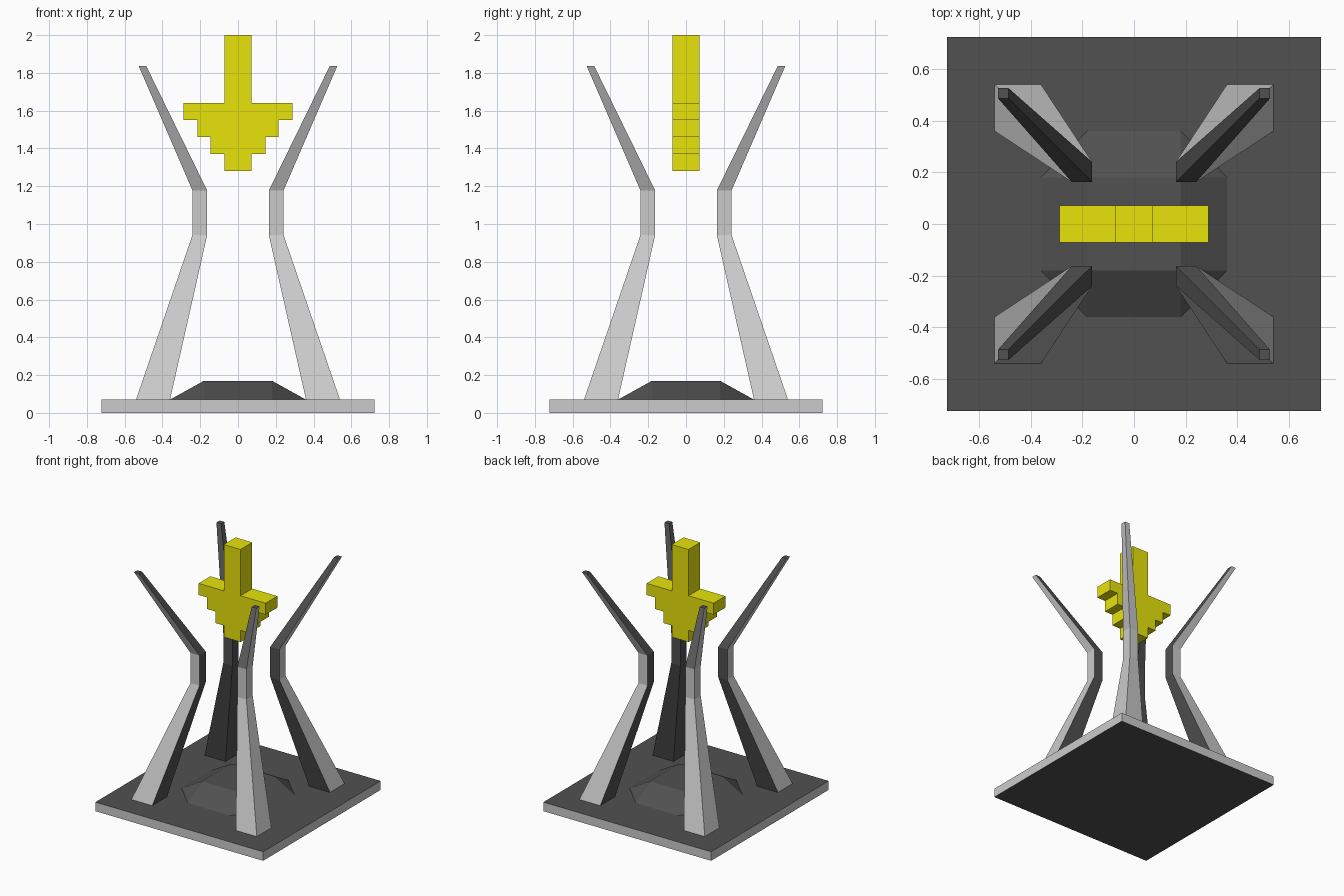
import bpy, bmesh

if "Cube" in bpy.data.objects:
    bpy.data.objects.remove(bpy.data.objects["Cube"])


def material(name, color):
    mat = bpy.data.materials.new(name)
    mat.diffuse_color = (*color, 1)
    mat.use_nodes = True
    mat.node_tree.nodes["Principled BSDF"].inputs["Base Color"].default_value = mat.diffuse_color
    return mat


light = material("light_grey", (0.61, 0.61, 0.61))
dark = material("dark_grey", (0.082, 0.082, 0.082))
yellow = material("yellow", (0.8, 0.77, 0.003))


def finish(name, bm, *mats):
    bmesh.ops.recalc_face_normals(bm, faces=bm.faces)
    me = bpy.data.meshes.new(name)
    bm.to_mesh(me)
    bm.free()
    ob = bpy.data.objects.new(name, me)
    bpy.context.collection.objects.link(ob)
    for mat in mats:
        me.materials.append(mat)
    return ob


def square_loft(name, sections, dark_sides=()):
    """Loft squares given as (inner, outer, z); caps and dark_sides are dark."""
    bm = bmesh.new()
    rings = [[bm.verts.new((x, y, z)) for x, y in ((a, a), (b, a), (b, b), (a, b))]
             for a, b, z in sections]
    for low, high in zip(rings, rings[1:]):
        for i in range(4):
            j = (i + 1) % 4
            face = bm.faces.new((low[i], low[j], high[j], high[i]))
            face.material_index = int(i in dark_sides)
    for ring in (rings[0], rings[-1]):
        bm.faces.new(ring).material_index = 1
    return finish(name, bm, light, dark)


# Square base plate, dark on top and underneath
square_loft("base_plate", [(-0.722, 0.722, 0), (-0.722, 0.722, 0.07)])

# Low sloped mound with cut corners in the middle of the plate
bm = bmesh.new()
for sx in (-1, 1):
    for sy in (-1, 1):
        for x, y, z in ((0.18, 0.18, 0.17), (0.36, 0.18, 0.07), (0.18, 0.36, 0.07)):
            bm.verts.new((sx * x, sy * y, z))
bmesh.ops.convex_hull(bm, input=bm.verts)
bmesh.ops.dissolve_limit(bm, angle_limit=0.01, verts=bm.verts, edges=bm.edges)
finish("centre_mound", bm, dark)

# Four bent, tapering legs with dark inner sides, mirrored across both axes
leg = square_loft("legs", [(0.36, 0.54, 0.07), (0.163, 0.241, 0.942),
                           (0.163, 0.241, 1.177), (0.486, 0.526, 1.837)],
                  dark_sides=(0, 3))
mirror = leg.modifiers.new("mirror", "MIRROR")
mirror.use_axis = (True, True, False)
mirror.use_mirror_merge = False

# Yellow stepped arrow pointing down
half = [(0.072, 1.28), (0.072, 1.37), (0.145, 1.37), (0.145, 1.46), (0.215, 1.46),
        (0.215, 1.55), (0.288, 1.55), (0.288, 1.64), (0.072, 1.64), (0.072, 2.0)]
outline = half + [(-x, z) for x, z in reversed(half)]
bm = bmesh.new()
face = bm.faces.new([bm.verts.new((x, -0.072, z)) for x, z in outline])
ext = bmesh.ops.extrude_face_region(bm, geom=[face], use_keep_orig=True)
bmesh.ops.translate(bm, vec=(0, 0.144, 0),
                    verts=[v for v in ext["geom"] if isinstance(v, bmesh.types.BMVert)])
finish("down_arrow", bm, yellow)
